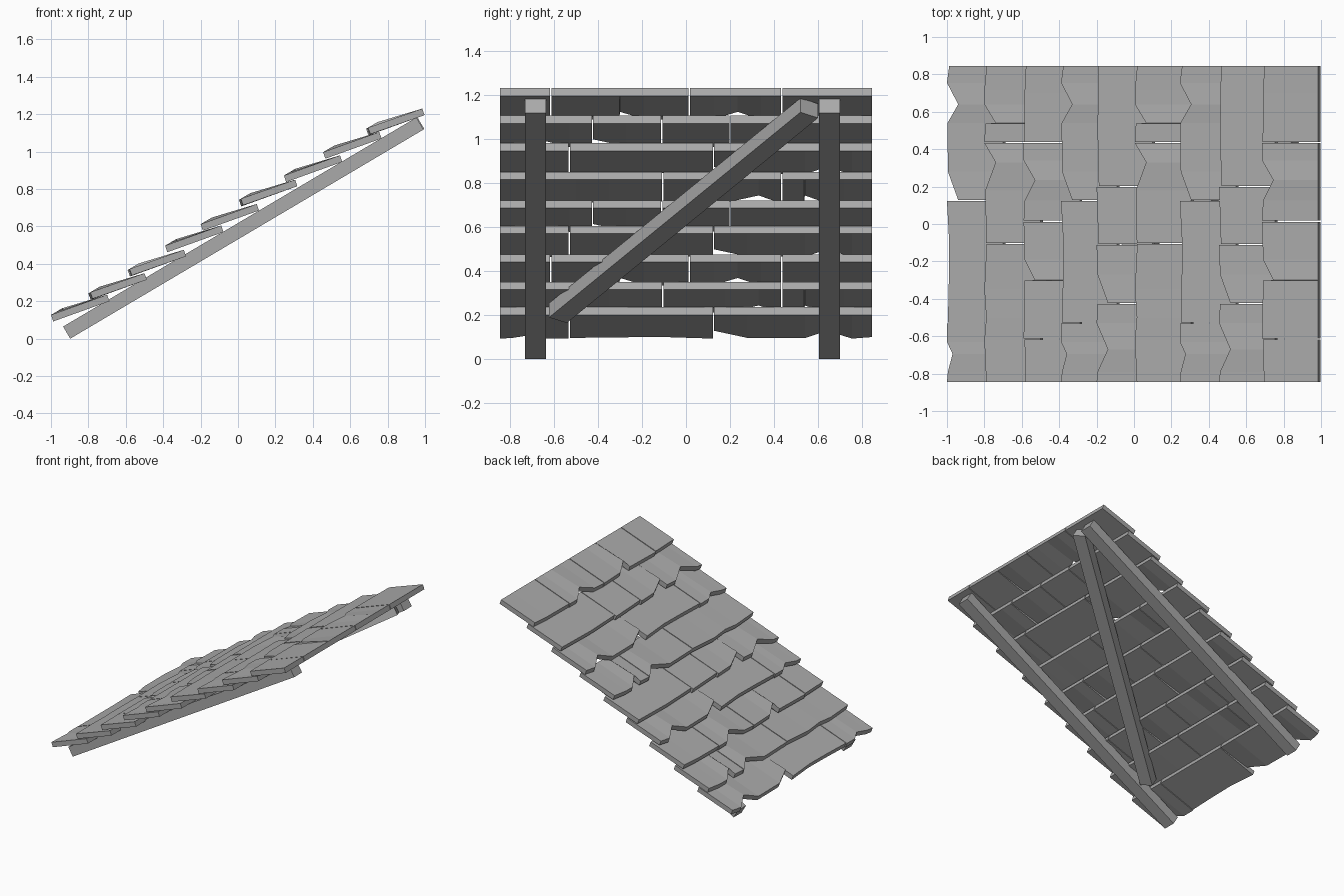
import bpy
import bmesh
from math import atan2, cos, sin
from mathutils import Matrix, Vector

cube = bpy.data.objects.get("Cube")
if cube:
    bpy.data.objects.remove(cube, do_unlink=True)

grey = bpy.data.materials.new("weathered_grey")
grey.use_nodes = True
grey.diffuse_color = (0.4, 0.4, 0.4, 1)
grey.node_tree.nodes["Principled BSDF"].inputs["Base Color"].default_value = (0.4, 0.4, 0.4, 1)


def make_object(name, bm):
    bmesh.ops.recalc_face_normals(bm, faces=bm.faces)
    mesh = bpy.data.meshes.new(name)
    bm.to_mesh(mesh)
    bm.free()
    mesh.materials.append(grey)
    obj = bpy.data.objects.new(name, mesh)
    bpy.context.collection.objects.link(obj)
    return obj


# Roof frame: the rafters rise along +x, shingles lie at a shallower pitch
pitch = atan2(1.118, 1.889)
slope = Vector((cos(pitch), 0, sin(pitch)))
normal = Vector((-sin(pitch), 0, cos(pitch)))
foot = Vector((-0.897, 0, 0))
rafter_length = 2.195
beam_width, beam_depth = 0.095, 0.075


def beam(name, start, end):
    """Square-cut beam between two (distance up the slope, y) points."""
    a, b = (foot + slope * u + Vector((0, y, 0)) for u, y in (start, end))
    along = (b - a).normalized()
    side = normal.cross(along)
    centre = (a + b) / 2 + normal * beam_depth / 2
    axes = Matrix((along * (b - a).length, side * beam_width, normal * beam_depth))
    matrix = Matrix.Translation(centre) @ axes.transposed().to_4x4()
    bm = bmesh.new()
    bmesh.ops.create_cube(bm, size=1, matrix=matrix)
    make_object(name, bm)


beam("right_rafter", (0, -0.684), (rafter_length, -0.684))
beam("left_rafter", (0, 0.652), (rafter_length, 0.652))
beam("diagonal_brace", (0.345, -0.582), (2.175, 0.56))

# Chipped lower edges of the shingles: (y, depth of the chip) for each board
course_a = [
    [(0.845, 0.012), (0.755, 0), (0.64, 0.06), (0.54, 0.003), (0.28, 0.005), (0.125, 0.06)],
    [(0.125, 0), (-0.1, 0.012), (-0.3, 0.01), (-0.53, 0.005)],
    [(-0.53, 0), (-0.63, 0), (-0.695, 0.03), (-0.79, 0.005), (-0.845, 0)],
]
course_b = [
    [(0.845, 0.012), (0.72, 0), (0.64, 0), (0.54, 0.06), (0.537, 0.005), (0.435, 0)],
    [(0.435, 0), (0.33, 0.06), (0.18, 0.005), (-0.105, 0.01)],
    [(-0.105, 0.012), (-0.35, 0), (-0.5, 0.01), (-0.62, 0), (-0.845, 0.01)],
]
course_c = [
    [(0.845, 0.012), (0.7, 0.005), (0.435, 0.003)],
    [(0.435, 0), (0.34, 0), (0.235, 0.06), (0.125, 0.005), (0.015, 0)],
    [(0.015, 0), (-0.19, 0.005), (-0.3, 0.06), (-0.303, 0.005), (-0.615, 0)],
    [(-0.615, 0.005), (-0.845, 0.01)],
]
course_d = [
    [(0.845, 0.01), (0.5, 0.005), (0.2, 0.012)],
    [(0.2, 0), (-0.11, 0.01)],
    [(-0.11, 0), (-0.27, 0.005), (-0.425, 0.06)],
    [(-0.425, 0.005), (-0.53, 0), (-0.67, 0.06), (-0.79, 0.005), (-0.845, 0)],
]

run, rise, gap = 0.3, 0.108, 0.003
shingle_down = Vector((rise, 0, -run)).normalized() * 0.037


def shingle(name, edge, x, top_z):
    """Board with a chipped lower edge and a straight upper edge."""
    bm = bmesh.new()
    pairs = []
    for i, (y, chip) in enumerate(edge):
        if i == 0 and y < 0.84:
            y -= gap
        elif i == len(edge) - 1 and y > -0.84:
            y += gap
        low = Vector((x + chip, y, top_z - rise + chip * slope.z / slope.x))
        high = Vector((x + run, y, top_z))
        pairs.append((bm.verts.new(low), bm.verts.new(high)))
    for (a, b), (c, d) in zip(pairs, pairs[1:]):
        bm.faces.new((a, b, d, c))
    shell = bmesh.ops.extrude_face_region(bm, geom=bm.faces[:], use_keep_orig=True)
    lower = [v for v in shell["geom"] if isinstance(v, bmesh.types.BMVert)]
    bmesh.ops.translate(bm, verts=lower, vec=shingle_down)
    make_object(name, bm)


# Nine overlapping courses from the eave to the ridge
courses = [
    (course_a, -1.0, 0.235), (course_b, -0.8, 0.35), (course_c, -0.59, 0.475),
    (course_a, -0.39, 0.605), (course_d, -0.2, 0.72), (course_b, 0.005, 0.85),
    (course_a, 0.245, 0.98), (course_d, 0.455, 1.105), (course_c, 0.685, 1.23),
]
for row, (boards, x, top_z) in enumerate(courses, 1):
    for column, edge in enumerate(boards, 1):
        shingle(f"shingle_row_{row}_board_{column}", edge, x, top_z)
